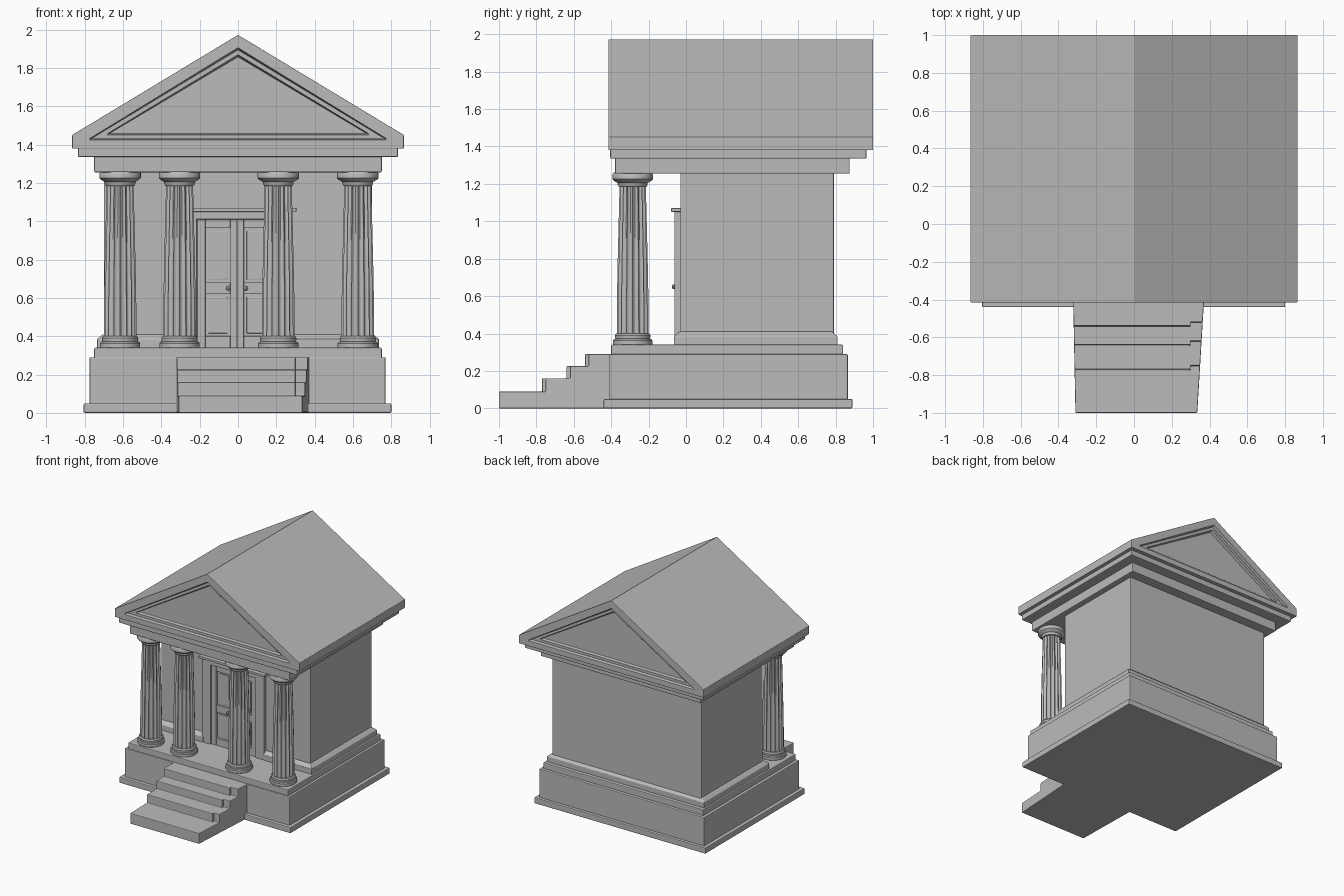
import bpy, bmesh, math

cube = bpy.data.objects.get("Cube")
if cube:
    bpy.data.objects.remove(cube, do_unlink=True)

stone = bpy.data.materials.new("grey stone")
stone.use_nodes = True
grey = (0.5, 0.5, 0.5, 1)
stone.diffuse_color = grey
stone.node_tree.nodes["Principled BSDF"].inputs["Base Color"].default_value = grey


def loft(name, rings, bevel=0.0, smooth=False):
    """Join equal-length rings of points into one capped solid."""
    bm = bmesh.new()
    loops = [[bm.verts.new(p) for p in ring] for ring in rings]
    n = len(loops[0])
    for a, b in zip(loops, loops[1:]):
        for i in range(n):
            j = (i + 1) % n
            bm.faces.new((a[i], a[j], b[j], b[i]))
    bm.faces.new(loops[0])
    bm.faces.new(loops[-1])
    bmesh.ops.recalc_face_normals(bm, faces=bm.faces)
    mesh = bpy.data.meshes.new(name)
    bm.to_mesh(mesh)
    bm.free()
    mesh.materials.append(stone)
    obj = bpy.data.objects.new(name, mesh)
    bpy.context.collection.objects.link(obj)
    if bevel:
        mod = obj.modifiers.new("soft edges", "BEVEL")
        mod.width = bevel
        mod.segments = 2
    if smooth:
        bpy.ops.object.select_all(action="DESELECT")
        obj.select_set(True)
        bpy.context.view_layer.objects.active = obj
        bpy.ops.object.shade_smooth_by_angle(angle=math.radians(35))
    return obj


def rect(x0, x1, y0, y1, z):
    return [(x0, y0, z), (x1, y0, z), (x1, y1, z), (x0, y1, z)]


def box(name, x0, x1, y0, y1, z0, z1, bevel=0.006):
    return loft(name, [rect(x0, x1, y0, y1, z0), rect(x0, x1, y0, y1, z1)], bevel)


def round_ring(x, y, r, z, flute=0.0, n=96):
    ring = []
    for i in range(n):
        a = math.tau * i / n
        rr = r - flute * abs(math.sin(8 * a))
        ring.append((x + rr * math.cos(a), y + rr * math.sin(a), z))
    return ring


# Podium
box("ground_slab", -0.805, 0.8, -0.44, 0.89, 0, 0.05)
box("podium", -0.775, 0.77, -0.41, 0.865, 0.04, 0.29)
box("podium_ledge", -0.75, 0.75, -0.4, 0.84, 0.28, 0.34)

# Stairs: stepped side profile, with a slightly set back strip on the left
treads = [(-1.0, 0.09), (-0.77, 0.16), (-0.64, 0.225), (-0.54, 0.29)]


def stair_profile(shift):
    pts, z = [], 0
    for i, (y, top) in enumerate(treads):
        y += shift if i else 0
        pts += [(y, z), (y, top)]
        z = top
    return pts + [(-0.38, z), (-0.38, 0)]


main, strip = stair_profile(0), stair_profile(0.02)
loft("stairs", [[(-0.31 - 0.02 * (y + 1), y, z) for y, z in main],
                [(0.3, y, z) for y, z in main]], 0.005)
loft("stair_side_strip", [[(0.29, y, z) for y, z in strip],
                          [(0.335 + 0.06 * (y + 1), y, z) for y, z in strip]], 0.005)

# Hall walls and the moulding at their foot, left open at the door
box("hall_walls", -0.7, 0.7, -0.03, 0.79, 0.33, 1.27)


def foot_moulding(name, x0, x1, y0, y1, s0, s1, sy):
    loft(name, [rect(x0, x1, y0, y1, 0.335), rect(x0, x1, y0, y1, 0.385),
                rect(x0 + s0, x1 - s1, y0 + sy, y1 - s1, 0.41)], 0.004)


foot_moulding("wall_foot", -0.735, 0.735, -0.03, 0.81, 0.03, 0.03, 0)
for side, x0, x1, s0, s1 in (("right", -0.735, -0.28, 0.03, 0), ("left", 0.28, 0.735, 0, 0.03)):
    foot_moulding("front_wall_foot_" + side, x0, x1, -0.065, 0.0, s0, s1, 0.03)

# Door: frame, cornice, and leaves made of rails, stiles and raised panels
cx = -0.005
for side, s in (("right", -1), ("left", 1)):
    xs = sorted((cx + s * 0.21, cx + s * 0.29))
    box("door_frame_" + side, *xs, -0.062, 0, 0.335, 1.05, 0.004)
box("door_frame_top", cx - 0.29, cx + 0.29, -0.062, 0, 1.01, 1.05, 0.004)
box("door_cornice", cx - 0.31, cx + 0.31, -0.08, 0, 1.05, 1.07, 0.004)
box("door_back", cx - 0.22, cx + 0.22, -0.034, 0, 0.335, 1.02, 0)
for side, s in (("right", -1), ("left", 1)):
    for part, a, b in (("outer", 0.165, 0.208), ("inner", 0.002, 0.035)):
        xs = sorted((cx + s * a, cx + s * b))
        box("door_%s_stile_%s" % (part, side), *xs, -0.05, 0, 0.335, 1.008, 0.003)
    xs = sorted((cx + s * 0.035, cx + s * 0.165))
    for part, z0, z1 in (("bottom", 0.335, 0.4), ("middle", 0.62, 0.68), ("top", 0.965, 1.008)):
        box("door_%s_rail_%s" % (part, side), *xs, -0.05, 0, z0, z1, 0.003)
    for part, z0, z1 in (("lower", 0.4, 0.62), ("upper", 0.68, 0.965)):
        box("door_%s_panel_%s" % (part, side), xs[0] + 0.015, xs[1] - 0.015,
            -0.04, 0, z0 + 0.015, z1 - 0.015, 0.003)
    kx = cx + s * 0.045
    loft("door_knob_" + side, [[(kx + r * math.cos(math.tau * i / 16), y,
                                 0.65 + r * math.sin(math.tau * i / 16)) for i in range(16)]
                               for r, y in ((0.006, -0.04), (0.006, -0.058), (0.012, -0.064),
                                            (0.012, -0.07), (0.005, -0.076))], smooth=True)

# Columns: torus base, fluted swelling shaft, spreading capital
col_y = -0.285
base = [(0.1, 0.335), (0.105, 0.342), (0.105, 0.363), (0.1, 0.37),
        (0.093, 0.372), (0.095, 0.39), (0.088, 0.4)]
shaft = [(0.085, 0.395), (0.084, 0.6), (0.08, 0.8), (0.075, 1.0), (0.07, 1.2)]
capital = [(0.074, 1.185), (0.08, 1.195), (0.08, 1.205), (0.098, 1.215),
           (0.108, 1.225), (0.108, 1.25), (0.102, 1.26)]
for k, x in enumerate((-0.615, -0.305, 0.21, 0.625), 1):
    for part, profile, flute in (("base", base, 0), ("shaft", shaft, 0.012), ("capital", capital, 0)):
        loft("column_%d_%s" % (k, part),
             [round_ring(x, col_y, r, z, flute, 96 if flute else 40) for r, z in profile],
             smooth=True)

# Entablature
box("architrave", -0.75, 0.75, -0.38, 0.875, 1.255, 1.345)
box("cornice", -0.835, 0.835, -0.405, 0.965, 1.335, 1.39)


# Gable roof with a stepped recess in both ends
def gable(y, half, z_base, z_eave, z_top):
    return [(-half, y, z_base), (half, y, z_base), (half, y, z_eave),
            (0, y, z_top), (-half, y, z_eave)]


sections = [(0.865, 1.38, 1.45, 1.972, 0), (0.775, 1.425, 1.43, 1.905, 0),
            (0.76, 1.43, 1.435, 1.895, 0.025), (0.68, 1.452, 1.457, 1.868, 0.025),
            (0.665, 1.457, 1.462, 1.858, 0.05)]
front = [gable(-0.415 + d, *s) for *s, d in reversed(sections)]
back = [gable(1.0 - d, *s) for *s, d in sections]
loft("gable_roof", front + back, 0.003)
